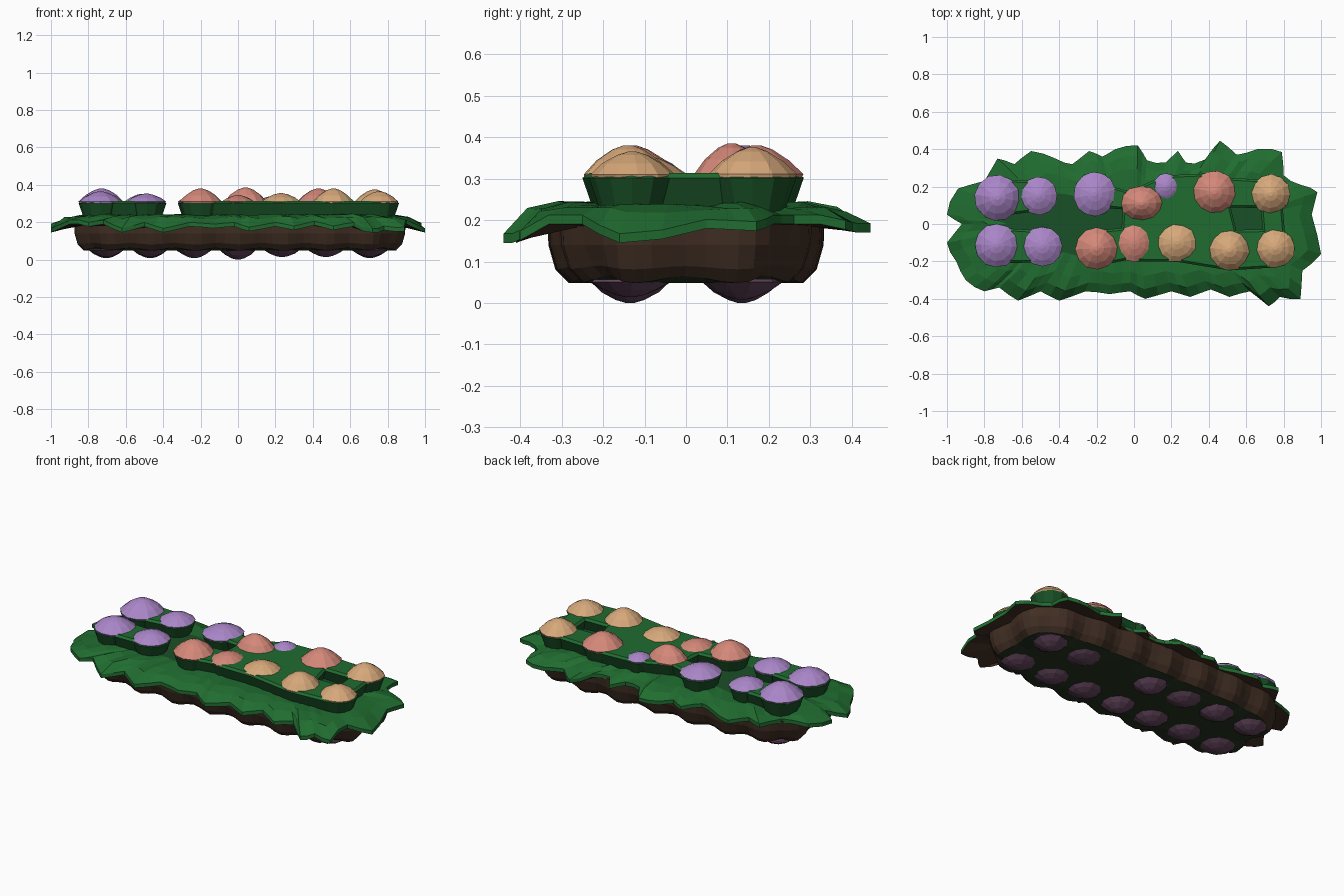
import bpy, bmesh, math, random
from mathutils import Vector

if "Cube" in bpy.data.objects:
    bpy.data.objects.remove(bpy.data.objects["Cube"])

random.seed(4)


def material(name, r, g, b):
    lin = lambda c: ((c / 255 + 0.055) / 1.055) ** 2.4 if c > 10 else c / 255 / 12.92
    m = bpy.data.materials.new(name)
    m.diffuse_color = (lin(r), lin(g), lin(b), 1)
    m.use_nodes = True
    m.node_tree.nodes["Principled BSDF"].inputs["Base Color"].default_value = m.diffuse_color
    return m


GREEN = material("leaf green", 32, 108, 48)
DEEP = material("deep foliage green", 25, 80, 38)
SHADE = material("underside dark green", 36, 52, 32)
SOIL = material("soil brown", 64, 46, 35)
PURPLE = material("lilac petals", 170, 134, 200)
PINK = material("coral petals", 212, 136, 121)
PEACH = material("peach petals", 214, 168, 122)
PLUM = material("plum underside", 98, 68, 92)


def finish(bm, name, mats):
    bmesh.ops.recalc_face_normals(bm, faces=bm.faces)
    me = bpy.data.meshes.new(name)
    bm.to_mesh(me)
    bm.free()
    for m in mats:
        me.materials.append(m)
    ob = bpy.data.objects.new(name, me)
    bpy.context.collection.objects.link(ob)
    return ob


def loft(rings, name, mats, side_mats, bottom=0, top=0):
    """Skin closed rings from first to last and cap both ends."""
    bm = bmesh.new()
    vs = [[bm.verts.new(p) for p in r] for r in rings]
    n = len(rings[0])
    for k in range(len(vs) - 1):
        for i in range(n):
            j = (i + 1) % n
            f = bm.faces.new((vs[k][i], vs[k][j], vs[k + 1][j], vs[k + 1][i]))
            f.material_index = side_mats[k]
    bm.faces.new(vs[0]).material_index = bottom
    bm.faces.new(vs[-1]).material_index = top
    return finish(bm, name, mats)


# Soil block: rounded rectangle with a lobed wall, one lobe per planting row
PITCH = 0.235
dense = []
for i in range(1440):
    t = math.tau * i / 1440
    c, s = math.cos(t), math.sin(t)
    dense.append(Vector((math.copysign(abs(c) ** 0.45, c) * 0.88,
                         math.copysign(abs(s) ** 0.45, s) * 0.325)))
lengths = [0]
for i in range(1440):
    lengths.append(lengths[-1] + (dense[(i + 1) % 1440] - dense[i]).length)
N = 104
outline, k = [], 0
for i in range(N):
    while lengths[k] < lengths[-1] * i / N:
        k += 1
    outline.append(dense[k % 1440])


def soil_ring(inset, z, wave, zwave=0):
    ring = []
    for i, p in enumerate(outline):
        d = outline[(i + 1) % N] - outline[i - 1]
        nrm = Vector((d.y, -d.x)).normalized()
        along_y = -math.cos(math.tau * p.y / 0.26)
        along_x = math.cos(math.tau * p.x / PITCH)
        w = along_x * abs(nrm.y) + along_y * abs(nrm.x)
        q = p + nrm * (wave * w - inset)
        ring.append((q.x + 0.01, q.y, z - zwave * w))
    return ring


loft([soil_ring(0.14, 0.048, 0), soil_ring(0.055, 0.056, 0.012, 0.008),
      soil_ring(0.025, 0.085, 0.015, 0.004), soil_ring(0.005, 0.14, 0.012),
      soil_ring(0, 0.2, 0.008)],
     "soil_block", [SOIL, SHADE], [1, 0, 0, 0], 1, 0)

# Leafy skirt: wavy outline with drooping tips
KEYS = [(-1, .05), (-.94, .19), (-.8, .23), (-.73, .35), (-.64, .32), (-.55, .39),
        (-.42, .35), (-.33, .32), (-.24, .39), (-.17, .36), (-.1, .4), (.02, .42),
        (.07, .34), (.17, .33), (.235, .39), (.28, .325), (.38, .345), (.46, .445),
        (.55, .37), (.66, .4), (.79, .385), (.8, .26), (.89, .21), (.98, .17),
        (.95, .05), (1, -.16), (.9, -.25), (.89, -.4), (.78, -.39), (.72, -.44),
        (.62, -.36), (.51, -.39), (.41, -.35), (.3, -.39), (.2, -.36), (.06, -.4),
        (-.02, -.36), (-.13, -.375), (-.26, -.36), (-.4, -.41), (-.5, -.36),
        (-.62, -.41), (-.72, -.34), (-.8, -.36), (-.9, -.3), (-.95, -.2), (-1, -.1),
        (-.92, 0)]
EDGE = []
for i in range(len(KEYS)):
    a, b, c, d = (Vector(KEYS[(i + o) % len(KEYS)]) for o in (-1, 0, 1, 2))
    EDGE += [tuple(b), tuple((b + c) * 0.5625 - (a + d) * 0.0625)]


def skirt_ring(sx, sy, z, jitter=0.0):
    return [(x * sx, y * sy, z + random.uniform(-jitter, jitter)) for x, y in EDGE]


def tip_z(x, y):
    out = max(0, min(1, max((abs(y) - 0.34) / 0.07, (abs(x) - 0.9) / 0.1)))
    return 0.212 - out * (0.045 if y < 0 else 0.02)


lower = [(x, y, tip_z(x, y) - 0.022) for x, y in EDGE]
upper = [(x, y, tip_z(x, y)) for x, y in EDGE]
loft([skirt_ring(0.86, 0.76, 0.185), lower, upper, skirt_ring(0.93, 0.87, 0.224, 0.008),
      skirt_ring(0.85, 0.7, 0.238, 0.008), skirt_ring(0.74, 0.42, 0.24, 0.003)],
     "leaf_skirt", [GREEN, SOIL, DEEP], [1, 0, 0, 0, 0], 1, 2)

# Flowers: x, y, radius x, radius y, peak height, colour
FLOWERS = [(-.73, .14, .12, .12, .38, PURPLE), (-.51, .15, .098, .1, .352, PURPLE),
           (-.735, -.115, .115, .115, .365, PURPLE), (-.49, -.12, .105, .105, .353, PURPLE),
           (-.21, .16, .11, .118, .355, PURPLE), (.17, .2, .065, .07, .337, PURPLE),
           (.04, .11, .112, .092, .385, PINK), (.43, .17, .112, .112, .38, PINK),
           (-.2, -.13, .112, .11, .38, PINK), (0, -.1, .088, .1, .345, PINK),
           (.23, -.1, .108, .102, .355, PEACH), (.51, -.14, .108, .108, .38, PEACH),
           (.73, .16, .104, .104, .375, PEACH), (.755, -.13, .104, .102, .365, PEACH)]
RIM = 0.308


def dome(name, x, y, rx, ry, z0, z1, mat, sides=12):
    rings = []
    a0 = random.random()
    for r, h in ((0.97, -0.12), (1.01, 0.04), (0.72, 0.5), (0.36, 0.86), (0.1, 1.0)):
        ring = []
        for i in range(sides):
            a = a0 + math.tau * i / sides
            q = r * random.uniform(0.97, 1.03)
            ring.append((x + math.cos(a) * rx * q, y + math.sin(a) * ry * q,
                         z0 + (z1 - z0) * h))
        rings.append(ring)
    loft(rings, name, [mat], [0] * 4)


for i, (x, y, rx, ry, top, mat) in enumerate(FLOWERS):
    dome(f"flower_{i + 1}", x, y, rx, ry, RIM, top, mat)

# Rounded bumps below the soil, in two rows with one missing
for row, y in (("front", -0.135), ("back", 0.135)):
    for c in range(7):
        if row == "back" and c == 4:
            continue
        dome(f"underside_bump_{row}_{c + 1}", (c - 3) * PITCH, y, 0.095, 0.095, 0.052,
             0.0 if c == 3 else random.choice((0.008, 0.014, 0.02)), PLUM, 10)


# Raised foliage: flared mounds under each flower, joined by hulls
def mound(name, members, grow, crown):
    bm = bmesh.new()
    for m in members:
        x, y, rx, ry = FLOWERS[m][:4]
        for z, g in ((0.2, grow - 0.035), (RIM - 0.006, grow),
                     (crown, grow - 0.012)):
            for i in range(12):
                a = math.tau * i / 12
                bm.verts.new((x + math.cos(a) * (rx + g), y + math.sin(a) * (ry + g), z))
    res = bmesh.ops.convex_hull(bm, input=bm.verts)
    loose = {e for e in res["geom_interior"] + res["geom_unused"]
             if isinstance(e, bmesh.types.BMVert)}
    bmesh.ops.delete(bm, geom=list(loose), context='VERTS')
    bm.normal_update()
    for f in bm.faces:  # walls are deeper green than the tops
        f.material_index = 0 if f.calc_center_median().z > RIM - 0.006 else 1
    finish(bm, name, [GREEN, DEEP])


for i in range(len(FLOWERS)):
    mound(f"flower_mound_{i + 1}", [i], 0.002, RIM)
BRIDGES = [((0, 1), -.02), ((2, 3), -.02), ((8, 9), -.015), ((9, 10), 0),
           ((10, 11), 0), ((11, 13), 0), ((6, 9, 10), -.015), ((6, 5, 10), -.01),
           ((5, 7, 10), -.01), ((7, 10, 11), -.045), ((7, 12), -.03), ((12, 13), -.045),
           ((4, 6), -.05)]
for i, (members, grow) in enumerate(BRIDGES):
    mound(f"foliage_bridge_{i + 1}", members, grow, 0.314)
